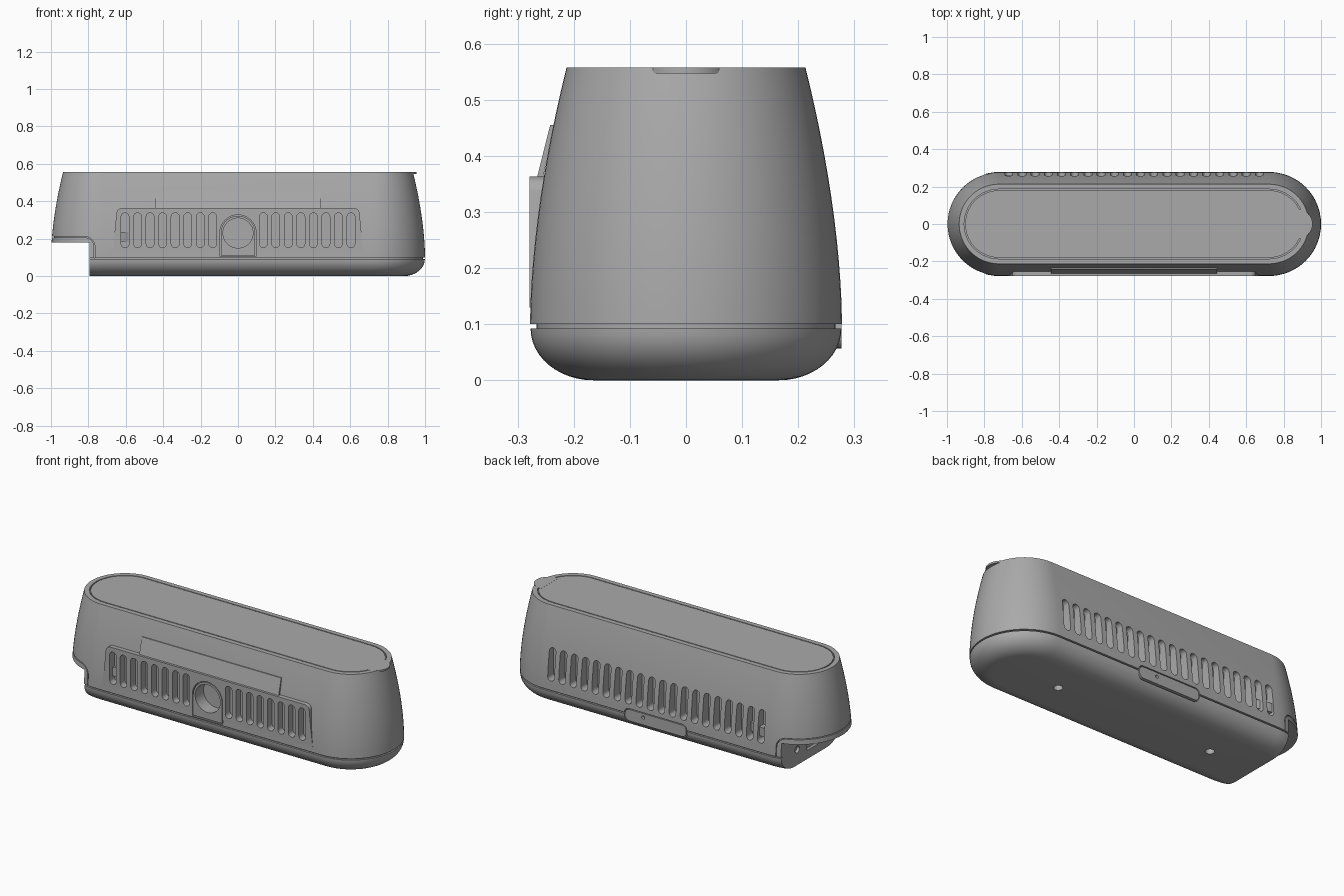
import bpy, bmesh
from math import sin, cos, pi, radians

cube = bpy.data.objects.get("Cube")
if cube:
    bpy.data.objects.remove(cube, do_unlink=True)

grey = bpy.data.materials.new("plain grey")
grey.use_nodes = True
GREY = (0.4, 0.4, 0.4, 1)
grey.diffuse_color = GREY
grey.node_tree.nodes["Principled BSDF"].inputs["Base Color"].default_value = GREY

CX = 0.722    # centre of the round ends


# ---- helpers ----
def finish(name, bm):
    bmesh.ops.recalc_face_normals(bm, faces=bm.faces)
    me = bpy.data.meshes.new(name)
    bm.to_mesh(me)
    bm.free()
    me.materials.append(grey)
    ob = bpy.data.objects.new(name, me)
    bpy.context.collection.objects.link(ob)
    return ob


def arc(cx, cy, r, a0, a1, n):
    return [(cx + r * cos(radians(a0 + (a1 - a0) * i / n)),
             cy + r * sin(radians(a0 + (a1 - a0) * i / n))) for i in range(n + 1)]


def stadium(r, left=-CX, right=CX, n=32):
    return arc(right, 0, r, -90, 90, n) + arc(left, 0, r, 90, 270, n)


def loft(bm, rings):
    """Skin a stack of equal-length rings and cap both ends."""
    rows = [[bm.verts.new(p) for p in ring] for ring in rings]
    n = len(rows[0])
    for lo, hi in zip(rows, rows[1:]):
        for i in range(n):
            j = (i + 1) % n
            bm.faces.new((lo[i], lo[j], hi[j], hi[i]))
    bm.faces.new(rows[0][::-1])
    bm.faces.new(rows[-1])


def prism(bm, pts, axis, a, b):
    """Extrude a 2D outline along an axis from a to b."""
    place = {"x": lambda p, d: (d, p[0], p[1]),
             "y": lambda p, d: (p[0], d, p[1]),
             "z": lambda p, d: (p[0], p[1], d)}[axis]
    loft(bm, [[place(p, d) for p in pts] for d in (a, b)])


def rect(u0, u1, v0, v1):
    return [(u0, v0), (u1, v0), (u1, v1), (u0, v1)]


def pill(x, z0, z1, r, n=8):
    return arc(x, z1 - r, r, 0, 180, n) + arc(x, z0 + r, r, 180, 360, n)


def round_rect(x0, x1, z0, z1, r):
    return (arc(x1 - r, z1 - r, r, 0, 90, 6) + arc(x0 + r, z1 - r, r, 90, 180, 6)
            + arc(x0 + r, z0 + r, r, 180, 270, 6) + arc(x1 - r, z0 + r, r, 270, 360, 6))


def arch(r, bottom):
    return [(-r, bottom), (r, bottom)] + arc(0, 0.23, r, 0, 180, 32)


def solid(name, *parts):
    bm = bmesh.new()
    for part in parts:
        prism(bm, *part)
    return finish(name, bm)


def boolean(ob, tool, op="DIFFERENCE"):
    mod = ob.modifiers.new("cut", "BOOLEAN")
    mod.operation, mod.object, mod.solver = op, tool, "EXACT"
    bpy.context.view_layer.objects.active = ob
    bpy.ops.object.modifier_apply(modifier=mod.name)
    bpy.data.objects.remove(tool, do_unlink=True)


# ---- main shell: tapered stadium with base fillet, seam and lid groove ----
profile = [(0.165 + 0.112 * sin(pi / 2 * i / 12), 0.092 * (1 - cos(pi / 2 * i / 12)))
           for i in range(13)]
profile += [(0.266, 0.092), (0.266, 0.1), (0.278, 0.1)]
for i in range(1, 13):
    t = i / 12
    profile.append((0.278 - 0.065 * t ** 1.75, 0.1 + 0.457 * t))
profile += [(0.186, 0.557), (0.186, 0.545), (0.18, 0.545), (0.18, 0.557)]
bm = bmesh.new()
loft(bm, [[(x, y, z) for x, y in stadium(r)] for r, z in profile])
body = finish("body", bm)

# ---- flat front panel ----
side = [(0.672, 0.13), (0.66, 0.23)]
right_edge = side + arc(0.62, 0.333, 0.03, 10, 90, 8)
outline = right_edge + [(-x, z) for x, z in reversed(right_edge)]
boolean(body, solid("panel", (outline, "y", -0.2785, -0.2)), "UNION")

# ---- vents, front and back ----
vents = []
for i in range(8):
    for s in (-1, 1):
        vents.append((pill(s * (0.135 + 0.067 * i), 0.152, 0.338, 0.021), "y", -0.4, -0.235))
for i in range(20):
    vents.append((pill((i - 9.5) * 0.0705, 0.152, 0.338, 0.021), "y", 0.22, 0.4))
boolean(body, solid("vent_cutter", *vents))

# ---- arch pocket, underside screw holes ----
boolean(body, solid("arch_cutter", (arch(0.097, 0.106), "y", -0.4, -0.255)))
boolean(body, solid("screw_cutter", *[(arc(x, 0, 0.024, 0, 345, 23), "z", -0.1, 0.03)
                                      for x in (-0.5, 0.5)]))

# ---- cable notch with its slit-edged rim ----
boolean(body, solid("notch_cutter", (rect(-1.2, -0.795, -0.1, 0.18), "y", -0.5, 0.5)))


def rim_path(d):
    return [(-1.2, 0.207 + d)] + arc(-0.82, 0.157, 0.05 + d, 90, 0, 10) + [(-0.77 + d, 0.096)]


boolean(body, solid("rim_cutter", (rim_path(0.005) + rim_path(0)[::-1], "y", -0.5, 0.5)))
recess = [(rect(-0.19, 0.03, 0.05, 0.15), "x", -0.9, -0.778),
          (arc(0.12, 0.09, 0.02, 0, 340, 17), "x", -0.9, -0.778)]
boolean(body, solid("recess_cutter", *recess))
solid("notch_core", (stadium(0.262, right=-0.7), "z", 0.184, 0.235),
      (rect(-0.773, -0.73, 0.05, 0.182), "y", -0.25, 0.25))

# ---- round port plate ----
port = solid("port_plate", (arch(0.092, 0.111), "y", -0.277, -0.24))
hole = [arc(0, 0.23, 0.08, 0, 352.5, 47)]
boolean(port, solid("port_cutter", (hole[0], "y", -0.5, -0.21)))
boolean(body, solid("port_cutter", (hole[0], "y", -0.5, -0.2)))

# ---- label strip above the panel ----
strip = bmesh.new()
prism(strip, [(-0.266, 0.36), (-0.242, 0.455), (-0.235, 0.455), (-0.255, 0.36)],
      "x", -0.445, 0.445)
finish("label_strip", strip)

# ---- rear latch set in a shallow groove ----
boolean(body, solid("latch_groove", (round_rect(-0.2, 0.2, 0.052, 0.128, 0.03), "y", 0.258, 0.4)))
latch = solid("latch", (round_rect(-0.195, 0.195, 0.057, 0.123, 0.026), "y", 0.24, 0.277))
boolean(latch, solid("latch_hole", (arc(0.08, 0.1, 0.01, 0, 330, 11), "y", 0.26, 0.4)))

# ---- lid pull tab ----
tab = [(0.87 + 0.085 * cos(a), 0.08 * sin(a)) for a in [pi * (i / 24 - 0.5) for i in range(25)]]
solid("lid_tab", (tab, "z", 0.547, 0.5575))

# ---- smooth shading with crisp edges ----
bpy.ops.object.select_all(action="DESELECT")
for ob in bpy.context.collection.objects:
    if ob.type == "MESH" and ob.data.materials and ob.data.materials[0] == grey:
        ob.select_set(True)
        bpy.context.view_layer.objects.active = ob
bpy.ops.object.shade_smooth_by_angle(angle=radians(25))
